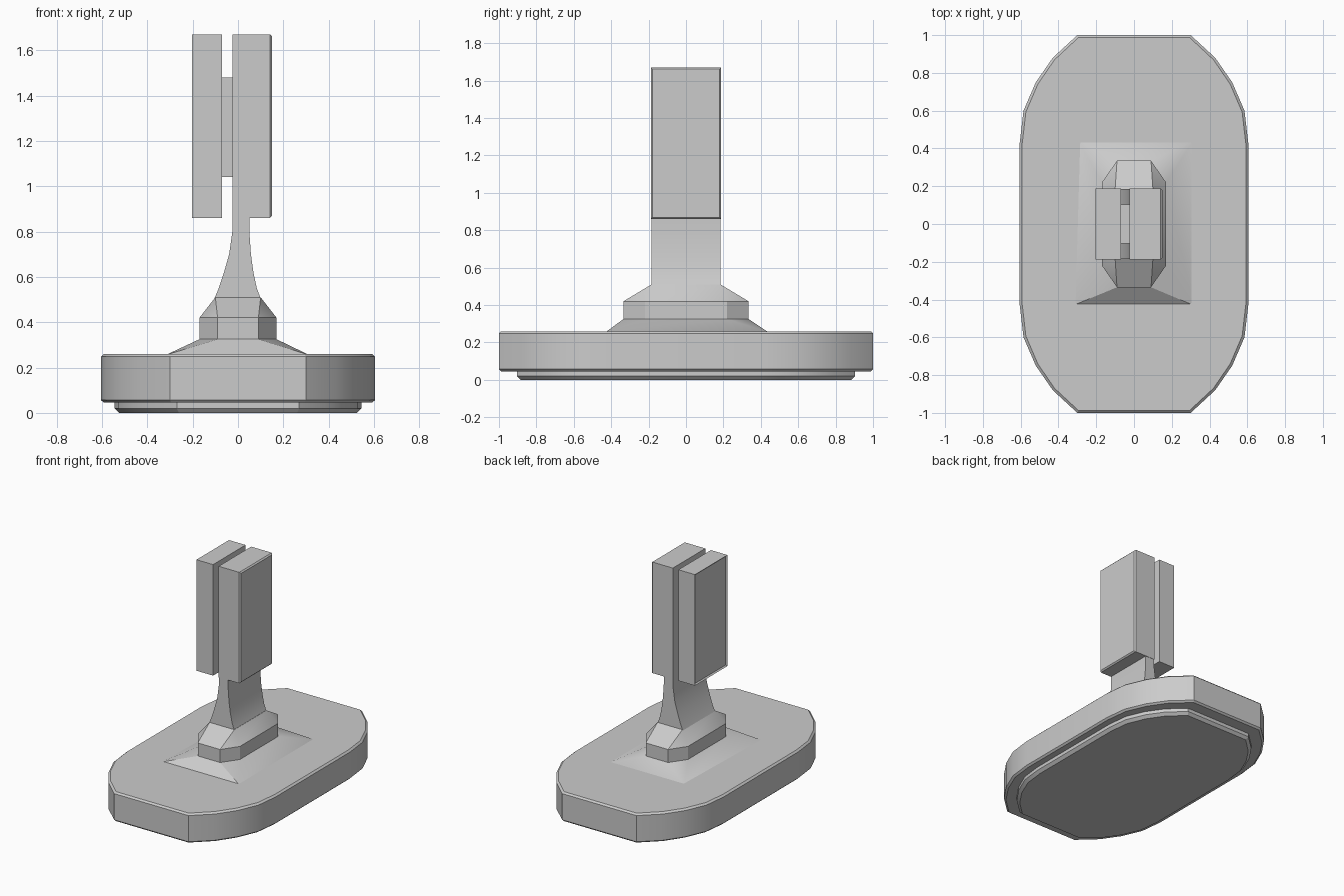
import bpy, bmesh

if "Cube" in bpy.data.objects:
    bpy.data.objects.remove(bpy.data.objects["Cube"])

CORNER = [(0.605, 0.43), (0.585, 0.60), (0.52, 0.75), (0.43, 0.88), (0.30, 1.0)]


def finish(name, bm):
    bmesh.ops.remove_doubles(bm, verts=bm.verts, dist=1e-4)
    bmesh.ops.recalc_face_normals(bm, faces=bm.faces)
    mesh = bpy.data.meshes.new(name)
    bm.to_mesh(mesh)
    bm.free()
    obj = bpy.data.objects.new(name, mesh)
    bpy.context.collection.objects.link(obj)
    bpy.ops.object.select_all(action='DESELECT')
    obj.select_set(True)
    bpy.context.view_layer.objects.active = obj
    bpy.ops.object.shade_smooth_by_angle(angle=0.5)
    return obj


def loft(name, rings):
    """Skin a stack of (outline, height) rings with equal point counts."""
    bm = bmesh.new()
    rows = [[bm.verts.new((x, y, z)) for x, y in pts] for pts, z in rings]
    n = len(rows[0])
    for a, b in zip(rows, rows[1:]):
        for i in range(n):
            j = (i + 1) % n
            bm.faces.new((a[i], a[j], b[j], b[i]))
    bm.faces.new(rows[0][::-1])
    bm.faces.new(rows[-1])
    return finish(name, bm)


def mirrored(quarter):
    """Complete a first-quadrant outline over both axes."""
    half = quarter + [(-x, y) for x, y in reversed(quarter)]
    return half + [(-x, -y) for x, y in half]


def base_outline(hx, hy):
    return mirrored([(x * hx / 0.605, y * hy) for x, y in CORNER])


def plate(name, x_in, x_out):
    """Upright plate with its outer face edges chamfered."""
    bm = bmesh.new()
    bmesh.ops.create_cube(bm, size=1)
    for v in bm.verts:
        v.co = (x_out if v.co.x > 0 else x_in, v.co.y * 0.375, 1.265 + v.co.z * 0.81)
    edges = [e for e in bm.edges if all(abs(v.co.x - x_out) < 1e-4 for v in e.verts)]
    bmesh.ops.bevel(bm, geom=edges, offset=0.009, segments=1, affect='EDGES')
    return finish(name, bm)


# Base slab with chamfered rims
loft("base", [(base_outline(0.592, 0.988), 0.045), (base_outline(0.605, 1.0), 0.057),
              (base_outline(0.605, 1.0), 0.248), (base_outline(0.592, 0.988), 0.26)])

# Foot pad under the base
loft("foot_pad", [(base_outline(0.525, 0.885), 0.0), (base_outline(0.545, 0.903), 0.02),
                  (base_outline(0.545, 0.903), 0.05)])

# Faceted pedestal: rectangle, octagonal collar, small rectangle
skirt = [p for p in [(0.315, 0.44), (-0.295, 0.44), (-0.32, -0.43), (0.315, -0.43)] for _ in (0, 1)]
collar = mirrored([(0.17, 0.22), (0.09, 0.335)])
crown = mirrored([(0.10, 0.185), (0.10, 0.185)])
loft("pedestal", [(skirt, 0.255), (collar, 0.325), (collar, 0.42), (crown, 0.51)])

# Curved neck rising to the thick plate
PROFILE = [(0.505, -0.104, 0.10), (0.55, -0.085, 0.083), (0.62, -0.062, 0.068),
           (0.70, -0.039, 0.057), (0.80, -0.025, 0.05), (0.87, -0.025, 0.05)]
loft("neck", [([(l, -0.185), (r, -0.185), (r, 0.185), (l, 0.185)], z) for z, l, r in PROFILE])

# Two upright plates
plate("thick_plate", -0.025, 0.15)
plate("thin_plate", -0.07, -0.195)

# Spacer joining the plates
loft("spacer", [([(-0.072, -0.103), (-0.023, -0.103), (-0.023, 0.103), (-0.072, 0.103)], z)
                for z in (1.04, 1.48)])
